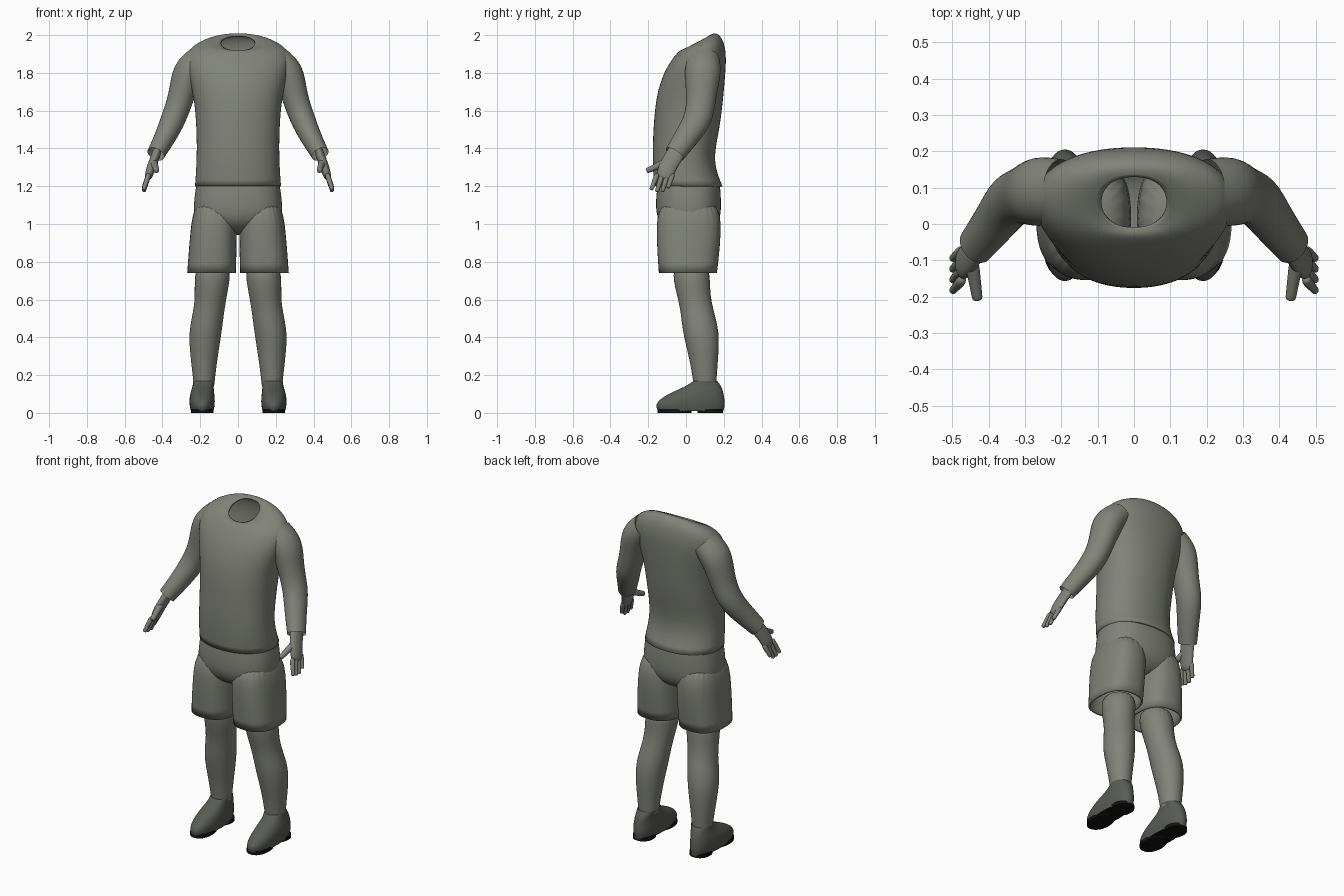
import bpy, bmesh, math
from mathutils import Vector

cube = bpy.data.objects.get("Cube")
if cube:
    bpy.data.objects.remove(cube, do_unlink=True)


def material(name, red, green, blue):
    color = (red, green, blue, 1)
    mat = bpy.data.materials.new(name)
    mat.use_nodes = True
    mat.diffuse_color = color
    mat.node_tree.nodes["Principled BSDF"].inputs["Base Color"].default_value = color
    return mat


KIT = material("grey green", .22, .23, .195)
SHOE = material("dark grey green", .1, .105, .09)
SOLE = material("black", .006, .006, .006)


def outline(count, power):
    """Points of a rounded unit cross-section."""
    points = []
    for i in range(count):
        angle = math.tau * i / count
        c, s = math.cos(angle), math.sin(angle)
        points.append((math.copysign(abs(c) ** (2 / power), c),
                       math.copysign(abs(s) ** (2 / power), s)))
    return points


def skin(name, rings, mat, first_cap, last_cap, smooth=True, wall=0):
    """Join rings of points into a surface, optionally rounded and thickened."""
    bm = bmesh.new()
    loops = [[bm.verts.new(point) for point in ring] for ring in rings]
    for low, high in zip(loops, loops[1:]):
        for i in range(len(low)):
            bm.faces.new((low[i - 1], low[i], high[i], high[i - 1]))
    if first_cap:
        bm.faces.new(loops[0][::-1])
    if last_cap:
        bm.faces.new(loops[-1])
    bmesh.ops.recalc_face_normals(bm, faces=bm.faces)
    mesh = bpy.data.meshes.new(name)
    bm.to_mesh(mesh)
    bm.free()
    mesh.materials.append(mat)
    obj = bpy.data.objects.new(name, mesh)
    bpy.context.collection.objects.link(obj)
    if smooth:
        mesh.shade_smooth()
        rounding = obj.modifiers.new("rounding", "SUBSURF")
        rounding.levels = rounding.render_levels = 2
    if wall:
        cloth = obj.modifiers.new("cloth", "SOLIDIFY")
        cloth.thickness = wall
        cloth.offset = -1


def section(z, half_width, front, back, x=0, tilt=0):
    """One level ring; tilt raises its back and lowers its front."""
    return z, x, half_width, (front + back) / 2, (back - front) / 2, tilt


def stack(name, sections, mat, side=1, power=2.2, **options):
    rings = []
    for z, x, width, y, depth, tilt in sections:
        rings.append([(side * (x + u * width), y + v * depth, z + tilt * v * depth)
                      for u, v in outline(24, power)])
    skin(name, rings, mat, **options)


def limb(name, path, mat, side, flatness, caps=True):
    """Rings square to a path of centre and thickness pairs."""
    centres = [Vector(centre) for centre, thickness in path]
    rings = []
    for k, (centre, thickness) in enumerate(path):
        along = centres[min(k + 1, len(path) - 1)] - centres[max(k - 1, 0)]
        along.normalize()
        depth_axis = Vector((0, 1, 0)) - along * along.y
        depth_axis.normalize()
        width_axis = depth_axis.cross(along)
        ring = []
        for u, v in outline(12, 2):
            point = centres[k] + thickness * (width_axis * u + depth_axis * v * flatness)
            ring.append((side * point.x, point.y, point.z))
        rings.append(ring)
    skin(name, rings, mat, caps, caps)


def finger(name, base, tip, thickness, side):
    base, tip = Vector(base), Vector(tip)
    path = [(base.lerp(tip, t), thickness * (1 - t / 3)) for t in (0, .5, .9, 1)]
    limb(name, path, KIT, side, flatness=1)


# Shirt body, open at the hem and at the sloping collar
stack("shirt", [
    section(1.2, .23, front=-.17, back=.195),
    section(1.33, .22, front=-.18, back=.14),
    section(1.5, .22, front=-.175, back=.18),
    section(1.68, .235, front=-.16, back=.2),
    section(1.8, .27, front=-.12, back=.21),
    section(1.88, .28, front=-.08, back=.215, tilt=.1),
    section(1.94, .25, front=-.05, back=.2, tilt=.3),
    section(1.97, .16, front=-.03, back=.16, tilt=.5),
    section(1.96, .09, front=-.01, back=.13, tilt=.6),
], KIT, first_cap=False, last_cap=False, wall=.01)

# Shorts seat
stack("shorts_seat", [
    section(1.22, .22, front=-.15, back=.18),
    section(1.1, .24, front=-.165, back=.19),
    section(1, .23, front=-.15, back=.18),
    section(.94, .1, front=-.05, back=.1),
], KIT, power=2.4, first_cap=False, last_cap=True)

for side, label in ((1, "left_"), (-1, "right_")):
    # Shorts leg with an open hem
    stack(label + "shorts_leg", [
        section(1.15, .11, front=-.15, back=.18, x=.12),
        section(.95, .125, front=-.16, back=.19, x=.13),
        section(.74, .13, front=-.145, back=.165, x=.14),
    ], KIT, side, power=2.5, first_cap=True, last_cap=False, wall=.01)

    # Leg with knee and calf
    stack(label + "leg", [
        section(.8, .1, front=-.08, back=.13, x=.13),
        section(.66, .09, front=-.06, back=.125, x=.14),
        section(.56, .08, front=-.03, back=.14, x=.15),
        section(.43, .09, front=-.02, back=.18, x=.175),
        section(.28, .07, front=.02, back=.17, x=.18),
        section(.15, .055, front=.04, back=.16, x=.18),
    ], KIT, side, power=2, first_cap=True, last_cap=False)

    # Shoe upper, narrowing up to the ankle
    stack(label + "shoe", [
        section(.01, .06, front=-.15, back=.2, x=.19),
        section(.05, .07, front=-.17, back=.21, x=.19),
        section(.1, .065, front=-.1, back=.2, x=.19),
        section(.14, .055, front=0, back=.19, x=.185),
        section(.17, .058, front=.04, back=.165, x=.18),
    ], SHOE, side, first_cap=False, last_cap=False)

    # Sole plates: raised arch, forefoot and heel
    for part, bottom, front, back in (("arch", .01, -.14, .19), ("forefoot", 0, -.15, .03),
                                      ("heel", 0, .06, .195)):
        stack(label + "shoe_" + part, [section(z, .06, front, back, x=.19) for z in (bottom, .02)],
              SOLE, side, first_cap=True, last_cap=True, smooth=False)

    # Sleeve from shoulder to cuff
    limb(label + "sleeve", [
        ((.2, .09, 1.87), .08),
        ((.27, .09, 1.81), .09),
        ((.3, .08, 1.67), .07),
        ((.34, .07, 1.56), .07),
        ((.38, .01, 1.47), .06),
        ((.435, -.06, 1.37), .05),
    ], KIT, side, flatness=1.15, caps=False)

    # Hand
    limb(label + "palm", [
        ((.42, -.03, 1.41), .025),
        ((.44, -.07, 1.35), .025),
        ((.46, -.1, 1.3), .025),
        ((.48, -.12, 1.23), .022),
    ], KIT, side, flatness=2)
    for k, name in enumerate(("index", "middle", "ring", "little")):
        spread = k * .027
        drop = (.01, 0, 0, .02)[k]
        finger(label + name + "_finger", (.47, spread - .15, 1.27),
               (.5, spread * 1.1 - .185, 1.17 + drop), .016, side)
    finger(label + "thumb", (.45, -.08, 1.34), (.43, -.21, 1.28), .022, side)
